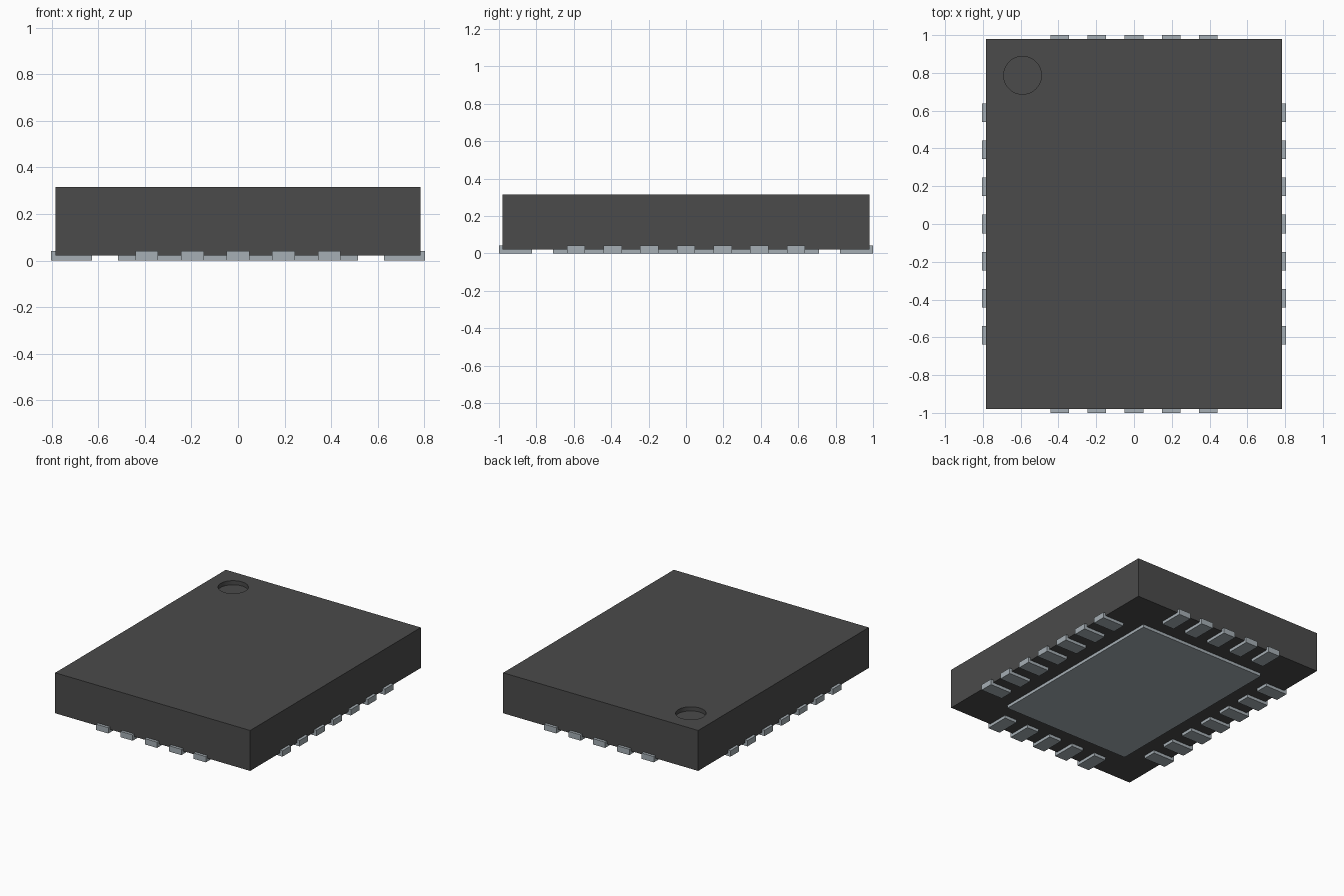
import bpy
from math import radians

old = bpy.data.objects.get("Cube")
if old:
    bpy.data.objects.remove(old, do_unlink=True)


def material(name, rgb):
    m = bpy.data.materials.new(name)
    m.use_nodes = True
    colour = (*rgb, 1)
    m.diffuse_color = colour
    m.node_tree.nodes["Principled BSDF"].inputs["Base Color"].default_value = colour
    return m


plastic = material("dark plastic", (0.07, 0.07, 0.07))
metal = material("tinned metal", (0.38, 0.43, 0.46))


def box(name, low, high, mat):
    bpy.ops.mesh.primitive_cube_add(
        size=1, location=[(a + b) / 2 for a, b in zip(low, high)])
    ob = bpy.context.object
    ob.name = name
    ob.scale = [b - a for a, b in zip(low, high)]
    bpy.ops.object.transform_apply(location=False, rotation=False, scale=True)
    ob.data.materials.append(mat)
    return ob


HX, HY = 0.784, 0.98          # body half sizes
BASE, TOP = 0.022, 0.316
PITCH, HALF_PIN = 0.196, 0.049
PIN_TOP = 0.042

# Body with a round orientation dimple in the top
body = box("body", (-HX, -HY, BASE), (HX, HY, TOP), plastic)
bpy.ops.mesh.primitive_cylinder_add(
    vertices=48, radius=0.1, depth=0.1, location=(-0.59, 0.787, TOP + 0.02))
cutter = bpy.context.object
cutter.name = "dimple_cutter"
cutter.data.materials.append(plastic)
cut = body.modifiers.new("dimple", 'BOOLEAN')
cut.operation = 'DIFFERENCE'
cut.solver = 'EXACT'
cut.object = cutter
bpy.context.view_layer.objects.active = body
body.select_set(True)
bpy.ops.object.modifier_apply(modifier=cut.name)
bpy.data.objects.remove(cutter, do_unlink=True)
body.select_set(True)
bpy.ops.object.shade_smooth_by_angle(angle=radians(30))

# Large pad under the body
box("thermal_pad", (-0.515, -0.712, 0), (0.515, 0.712, BASE + 0.01), metal)


# Contact pins along the four edges
def pin_row(name, count, inner, outer, along_x, side):
    near, far = sorted((side * inner, side * outer))
    for i in range(count):
        c = (i - (count - 1) / 2) * PITCH
        low, high = (c - HALF_PIN, near), (c + HALF_PIN, far)
        if not along_x:
            low, high = low[::-1], high[::-1]
        box(f"{name}_{i + 1}", (*low, 0), (*high, PIN_TOP), metal)


pin_row("front_pin", 5, 0.824, 1.0, True, -1)
pin_row("back_pin", 5, 0.824, 1.0, True, 1)
pin_row("right_pin", 7, 0.628, 0.804, False, -1)
pin_row("left_pin", 7, 0.628, 0.804, False, 1)
